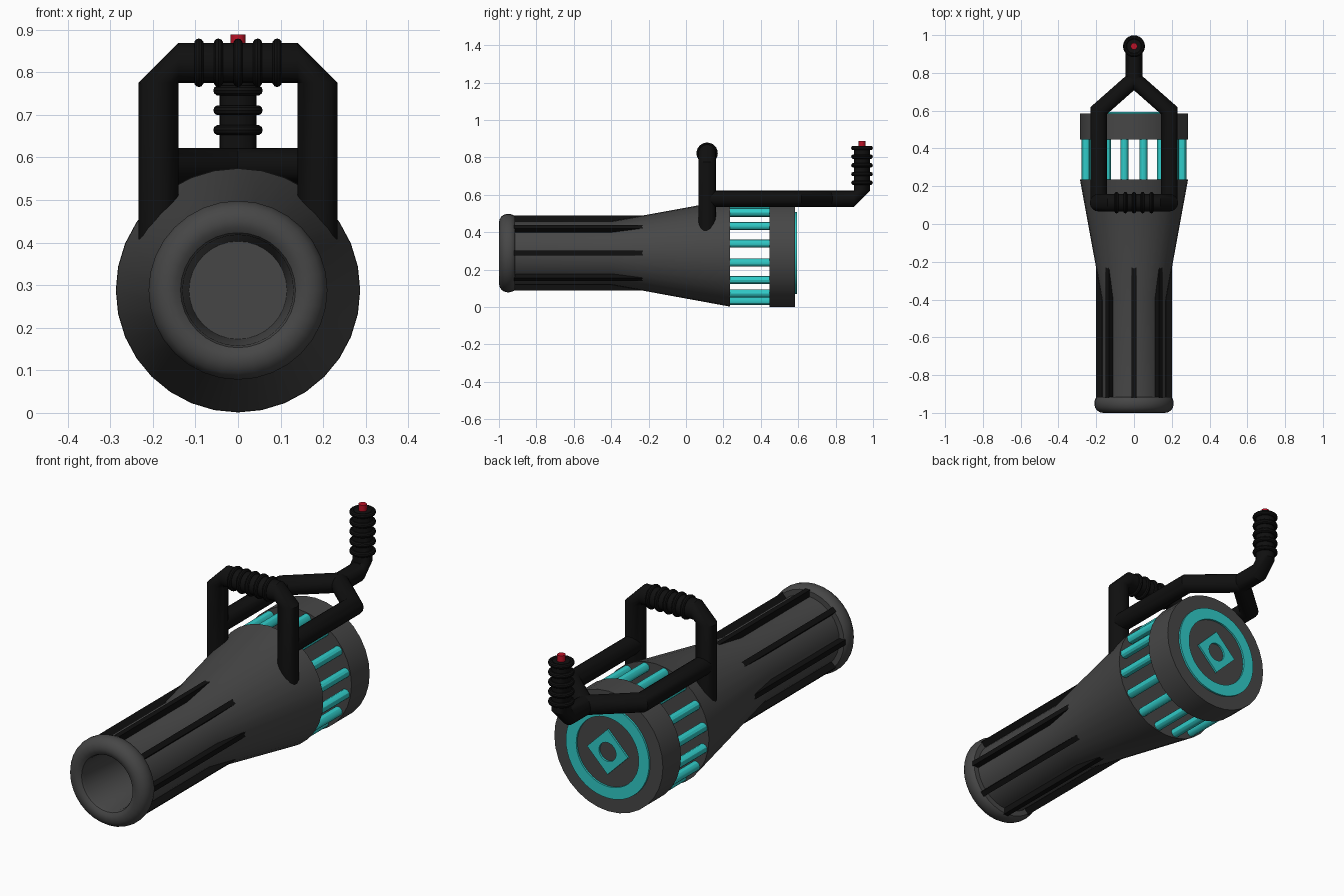
import bpy, bmesh, math
from mathutils import Vector, Matrix

if "Cube" in bpy.data.objects:
    bpy.data.objects.remove(bpy.data.objects["Cube"])

CZ = 0.288  # height of the barrel axis


def material(name, rgb):
    m = bpy.data.materials.new(name)
    m.diffuse_color = (*rgb, 1)
    m.use_nodes = True
    m.node_tree.nodes["Principled BSDF"].inputs["Base Color"].default_value = m.diffuse_color
    return m


GRAY = material("dark_gray", (0.062, 0.062, 0.062))
BLACK = material("black", (0.005, 0.005, 0.005))
TEAL = material("teal", (0.03, 0.6, 0.58))
RED = material("red", (0.5, 0.006, 0.02))


def finish(bm, name, mat):
    bmesh.ops.recalc_face_normals(bm, faces=bm.faces)
    me = bpy.data.meshes.new(name)
    bm.to_mesh(me)
    bm.free()
    me.materials.append(mat)
    ob = bpy.data.objects.new(name, me)
    bpy.context.collection.objects.link(ob)
    bpy.ops.object.select_all(action='DESELECT')
    ob.select_set(True)
    bpy.context.view_layer.objects.active = ob
    bpy.ops.object.shade_smooth_by_angle(angle=math.radians(30))
    return ob


def skin(bm, rings, closed=False, caps=True):
    """Bridge rings of points into a surface."""
    vs = [[bm.verts.new(p) for p in r] for r in rings]
    n = len(vs[0])
    pairs = list(zip(vs, vs[1:])) + ([(vs[-1], vs[0])] if closed else [])
    for a, b in pairs:
        for i in range(n):
            j = (i + 1) % n
            bm.faces.new((a[i], a[j], b[j], b[i]))
    if caps and not closed:
        bm.faces.new(vs[0])
        bm.faces.new(vs[-1])


def circle(center, normal, r, n=16):
    q = Vector(normal).to_track_quat('Z', 'Y')
    return [Vector(center) + q @ Vector((r * math.cos(t), r * math.sin(t), 0))
            for t in (2 * math.pi * i / n for i in range(n))]


def lathe(name, profile, mat, n=32, closed=False):
    """Turn (radius, y) points around the barrel axis."""
    bm = bmesh.new()
    skin(bm, [circle((0, y, CZ), (0, 1, 0), r, n) for r, y in profile], closed)
    return finish(bm, name, mat)


def tube(name, path, r, mat, n=16):
    """Sweep a circle along (point, plane normal) pairs, projecting it onto each plane."""
    pts = [Vector(p) for p, _ in path]
    ring = circle(pts[0], pts[1] - pts[0], r, n)
    rings = [ring]
    for i in range(1, len(pts)):
        d = pts[i] - pts[i - 1]
        nrm = Vector(path[i][1])
        ring = [p + d * ((pts[i] - p).dot(nrm) / d.dot(nrm)) for p in ring]
        rings.append(ring)
    bm = bmesh.new()
    skin(bm, rings)
    return finish(bm, name, mat)


def grip_ring(name, center, axis, major, minor=0.011):
    q = Vector(axis).to_track_quat('Z', 'Y')
    rings = []
    for i in range(24):
        t = 2 * math.pi * i / 24
        out = q @ Vector((math.cos(t), math.sin(t), 0))
        tang = q @ Vector((-math.sin(t), math.cos(t), 0))
        up = tang.cross(out)
        rings.append([Vector(center) + out * (major + minor * math.cos(a)) + up * minor * math.sin(a)
                      for a in (2 * math.pi * k / 10 for k in range(10))])
    bm = bmesh.new()
    skin(bm, rings, closed=True)
    finish(bm, name, BLACK)


# Barrel with flared rear, rounded muzzle and bore
lathe("barrel", [(0.115, -0.7), (0.13, -0.975), (0.135, -0.988), (0.148, -0.997), (0.163, -1.0),
                 (0.18, -0.997), (0.196, -0.987), (0.206, -0.972), (0.21, -0.955), (0.209, -0.938),
                 (0.203, -0.922), (0.195, -0.915), (0.17, -0.915), (0.17, -0.4), (0.286, 0.235)], GRAY)

# Long fins around the barrel
for k in range(8):
    bm = bmesh.new()
    bmesh.ops.create_cube(bm, size=1, matrix=Matrix.Translation((0, 0, CZ))
                          @ Matrix.Rotation(k * math.pi / 4, 4, 'Y')
                          @ Matrix.Translation((0, -0.565, 0.178))
                          @ Matrix.Diagonal((0.025, 0.71, 0.044, 1)))
    finish(bm, f"barrel_fin_{k}", BLACK)

# Open cage of glowing rods
for k in range(16):
    a = (k + 0.5) * math.pi / 8
    x, z = 0.26 * math.sin(a), CZ + 0.26 * math.cos(a)
    tube(f"energy_rod_{k}", [((x, 0.225, z), (0, 1, 0)), ((x, 0.46, z), (0, 1, 0))], 0.022, TEAL, 12)

# Rear disc with ring and diamond plates
lathe("rear_disc", [(0.287, 0.447), (0.287, 0.584)], GRAY)
lathe("rear_ring", [(0.165, 0.58), (0.22, 0.58), (0.22, 0.593), (0.165, 0.593)], TEAL, 48, True)


def diamond(r, y):
    pts = []
    for i in range(32):
        t = 2 * math.pi * i / 32
        c, s = math.cos(t), math.sin(t)
        k = r / (abs(c) + abs(s))
        pts.append(Vector((k * c, y, CZ + k * s)))
    return pts


def hole(r, y):
    return [Vector((r * math.cos(t), y, CZ + r * math.sin(t)))
            for t in (2 * math.pi * i / 32 for i in range(32))]


bm = bmesh.new()
skin(bm, [hole(0.045, 0.58), diamond(0.108, 0.58), diamond(0.108, 0.593), hole(0.045, 0.593)], closed=True)
finish(bm, "rear_diamond", TEAL)

# Upright carry handle
X, Y, Z = (1, 0, 0), (0, 1, 0), (0, 0, 1)
HY = 0.113
tube("carry_handle", [((-0.187, HY, 0.38), Z), ((-0.187, HY, 0.775), Z), ((-0.14, HY, 0.822), X),
                      ((0.14, HY, 0.822), X), ((0.187, HY, 0.775), Z), ((0.187, HY, 0.38), Z)], 0.047, BLACK)
for k in range(5):
    grip_ring(f"carry_grip_ring_{k}", ((k - 2) * 0.046, HY, 0.822), X, 0.046)

# Rear fork: two side bars meeting at a stem
for s, side in ((-1, "left"), (1, "right")):
    tube(f"fork_arm_{side}", [((s * 0.187, HY, 0.578), Y), ((s * 0.187, 0.6, 0.578), (-s * 0.38, 0.92, 0)),
                              ((0, 0.765, 0.578), X)], 0.044, BLACK)

# Stem bending up into the trigger grip
GY = 0.941
tube("trigger_grip", [((0, 0.755, 0.578), Y), ((0, GY - 0.044, 0.578), Y), ((0, GY, 0.622), Z),
                      ((0, GY, 0.858), Z)], 0.044, BLACK)
for k in range(5):
    grip_ring(f"trigger_grip_ring_{k}", (0, GY, 0.664 + k * 0.0465), Z, 0.046, 0.012)
tube("trigger_button", [((0, GY, 0.85), Z), ((0, GY, 0.888), Z)], 0.018, RED)
